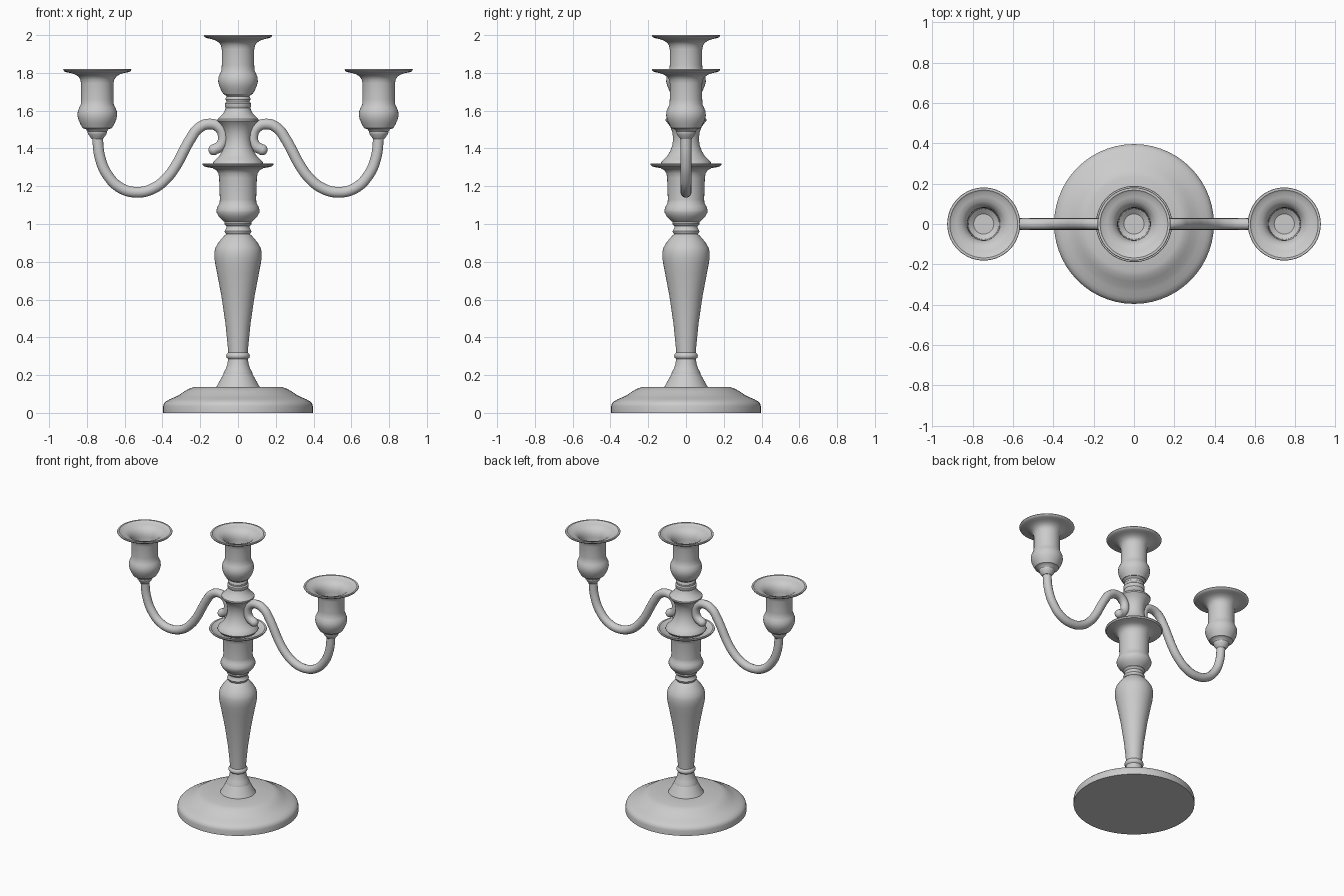
import bpy, math

SEG = 56


def smooth(ob, angle=35):
    bpy.ops.object.select_all(action='DESELECT')
    ob.select_set(True)
    bpy.context.view_layer.objects.active = ob
    bpy.ops.object.shade_smooth_by_angle(angle=math.radians(angle))


def lathe(name, profile, x=0.0, z=0.0):
    """Revolve (radius, height) points; the first and last must lie on the axis."""
    inner = profile[1:-1]
    verts = [(0, 0, profile[0][1]), (0, 0, profile[-1][1])]
    for r, h in inner:
        for i in range(SEG):
            a = 2 * math.pi * i / SEG
            verts.append((r * math.cos(a), r * math.sin(a), h))
    last = 2 + (len(inner) - 1) * SEG
    faces = []
    for i in range(SEG):
        j = (i + 1) % SEG
        faces.append((0, 2 + j, 2 + i))
        faces.append((1, last + i, last + j))
        for k in range(len(inner) - 1):
            a, b = 2 + k * SEG, 2 + (k + 1) * SEG
            faces.append((a + i, a + j, b + j, b + i))
    me = bpy.data.meshes.new(name)
    me.from_pydata(verts, [], faces)
    ob = bpy.data.objects.new(name, me)
    ob.location = (x, 0, z)
    bpy.context.collection.objects.link(ob)
    smooth(ob)
    return ob


# Candle cup: bulge, wall, flared rim, then down into the socket (height 0 = rim)
CUP = [(.078, -.312), (.09, -.29), (.1, -.268), (.105, -.245), (.103, -.222),
       (.095, -.203), (.087, -.185), (.086, -.16), (.086, -.075), (.09, -.055),
       (.1, -.04), (.118, -.028), (.14, -.021), (.165, -.016), (.175, -.012),
       (.181, -.004), (.179, 0), (.168, 0), (.158, -.008), (.135, -.013),
       (.112, -.022), (.094, -.038), (.083, -.06), (.08, -.08), (.076, -.2),
       (.05, -.22), (0, -.22)]

# Round stepped foot
lathe("base", [
    (0, 0), (.396, 0), (.396, .035), (.392, .05), (.38, .062), (.362, .072),
    (.335, .083), (.31, .096), (.285, .113), (.262, .127), (.235, .136),
    (.115, .137), (.077, .205), (0, .207)])

# Baluster stem with the lower cup and drip dish
lathe("stem", [
    (0, .2), (.077, .205), (.075, .215), (.064, .235), (.056, .26), (.052, .285),
    (.06, .292), (.063, .302), (.06, .312), (.052, .32), (.055, .36), (.066, .47),
    (.088, .62), (.11, .735), (.121, .79), (.125, .82), (.125, .85), (.12, .873),
    (.105, .9), (.085, .925), (.071, .94), (.062, .946), (.069, .953), (.071, .962),
    (.066, .972), (.062, .98), (.062, .99), (.07, .996), (.073, 1.003), (.07, 1.01),
    (.085, 1.022), (.102, 1.04), (.113, 1.06), (.114, 1.075), (.107, 1.095),
    (.098, 1.11), (.096, 1.13), (.1, 1.245), (.104, 1.268), (.115, 1.285),
    (.135, 1.296), (.165, 1.301), (.182, 1.306), (.189, 1.315), (.187, 1.32),
    (.176, 1.32), (.166, 1.311), (.14, 1.306), (.1, 1.29), (0, 1.29)])

# Waisted insert that carries the arms
lathe("arm_holder", [
    (0, 1.285), (.125, 1.305), (.134, 1.318), (.13, 1.33), (.115, 1.345),
    (.098, 1.362), (.084, 1.385), (.073, 1.415), (.068, 1.45), (.072, 1.485),
    (.083, 1.515), (.098, 1.535), (.108, 1.546), (.108, 1.556), (.095, 1.568),
    (.08, 1.583), (.07, 1.6), (.065, 1.615), (.07, 1.625), (.07, 1.638),
    (.062, 1.645), (.062, 1.652), (.066, 1.659), (.065, 1.668), (.061, 1.676),
    (.07, 1.684), (.078, 1.69), (0, 1.692)])

lathe("centre_cup", [(0, -.312)] + CUP, z=2.0)

# Side cups with stepped collars
COLLAR = [(0, -.37), (.03, -.37), (.036, -.362), (.048, -.345), (.051, -.336),
          (.051, -.33), (.06, -.318)]
ARM = [(.128, 1.393), (.092, 1.415), (.078, 1.462), (.1, 1.511), (.155, 1.529),
       (.21, 1.506), (.252, 1.45), (.288, 1.385), (.325, 1.315), (.375, 1.246),
       (.445, 1.19), (.53, 1.168), (.62, 1.19), (.69, 1.258), (.73, 1.35), (.745, 1.47)]

for side, s in (("left", -1), ("right", 1)):
    lathe(side + "_cup", COLLAR + CUP, x=s * .745, z=1.82)

    # S-curved arm with a scrolled inner end
    cu = bpy.data.curves.new(side + "_arm", 'CURVE')
    cu.dimensions = '3D'
    cu.bevel_depth = .029
    cu.bevel_resolution = 5
    cu.resolution_u = 8
    cu.use_fill_caps = True
    sp = cu.splines.new('BEZIER')
    sp.bezier_points.add(len(ARM) - 1)
    for p, (x, z) in zip(sp.bezier_points, ARM):
        p.co = (s * x, 0, z)
        p.handle_left_type = p.handle_right_type = 'AUTO'
    arm = bpy.data.objects.new(side + "_arm", cu)
    bpy.context.collection.objects.link(arm)
    bpy.ops.object.select_all(action='DESELECT')
    arm.select_set(True)
    bpy.context.view_layer.objects.active = arm
    bpy.ops.object.convert(target='MESH')
    smooth(bpy.context.object)

    # Rounded scroll tip
    bpy.ops.mesh.primitive_uv_sphere_add(segments=20, ring_count=12, radius=.029,
                                         location=(s * ARM[0][0], 0, ARM[0][1]))
    bpy.context.object.name = side + "_arm_tip"
    smooth(bpy.context.object)
